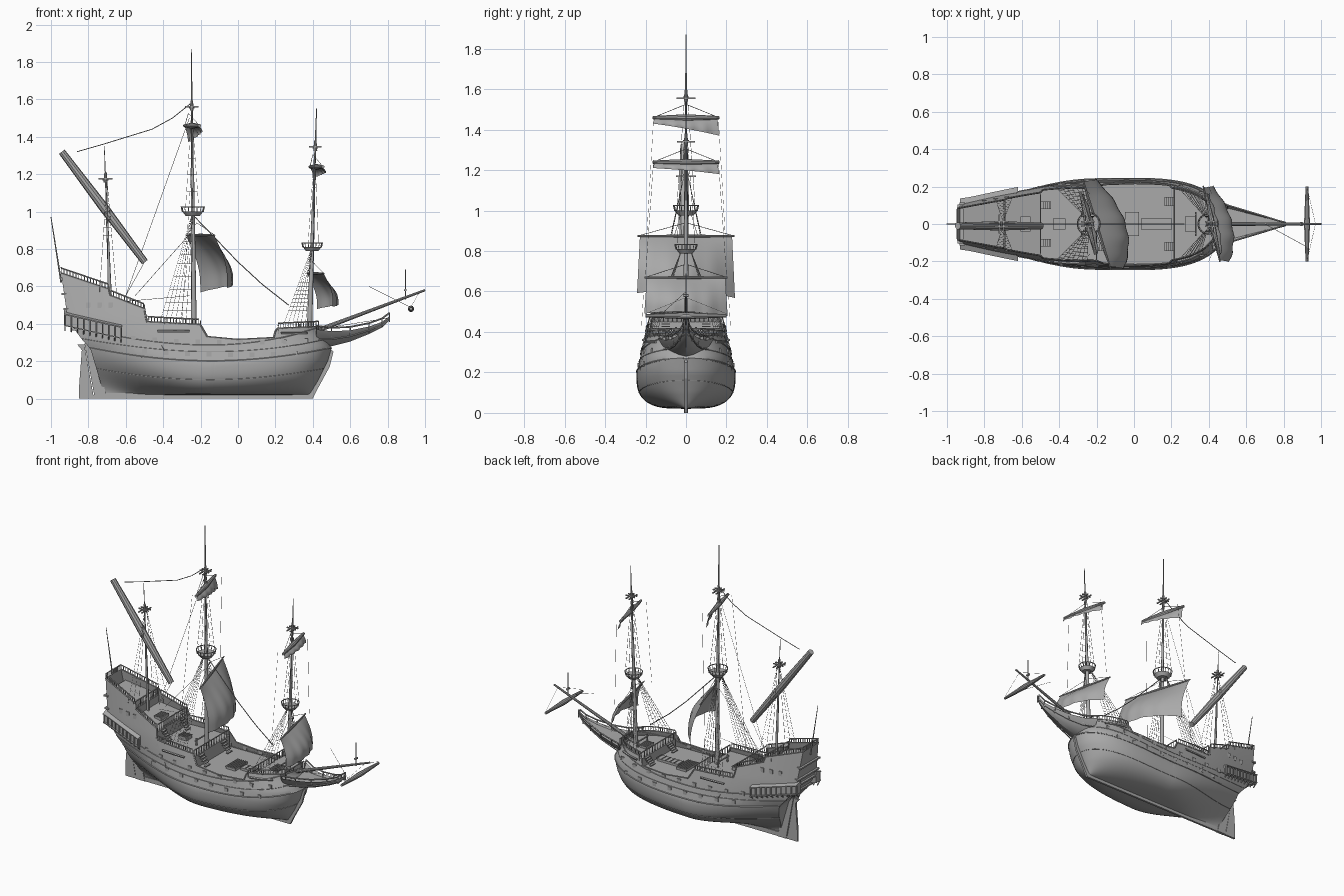
import bpy, bmesh
from math import sin, cos, pi, sqrt
from mathutils import Vector, Matrix

if "Cube" in bpy.data.objects:
    bpy.data.objects.remove(bpy.data.objects["Cube"])

grey = bpy.data.materials.new("plain_grey")
grey.use_nodes = True
grey.diffuse_color = (0.4, 0.4, 0.4, 1)
grey.node_tree.nodes["Principled BSDF"].inputs["Base Color"].default_value = grey.diffuse_color
SIDES = (-1, 1)


# ---- helpers ----
def finish(name, bm, smooth=True):
    bmesh.ops.remove_doubles(bm, verts=bm.verts, dist=0.00002)
    bmesh.ops.recalc_face_normals(bm, faces=bm.faces)
    mesh = bpy.data.meshes.new(name)
    bm.to_mesh(mesh)
    bm.free()
    mesh.materials.append(grey)
    obj = bpy.data.objects.new(name, mesh)
    bpy.context.collection.objects.link(obj)
    if smooth:
        bpy.ops.object.select_all(action='DESELECT')
        obj.select_set(True)
        bpy.context.view_layer.objects.active = obj
        bpy.ops.object.shade_smooth_by_angle()


def interp(table, x):
    for (a, p), (b, q) in zip(table, table[1:]):
        if x <= b:
            return p + (q - p) * max(0, (x - a) / (b - a))
    return table[-1][1]


def mix(a, b, t):
    return a + (b - a) * t


def sheet(bm, rows, closed=False):
    grid = [[bm.verts.new(p) for p in row] for row in rows]
    for a, b in zip(grid, grid[1:]):
        count = len(a)
        for j in range(count if closed else count - 1):
            k = (j + 1) % count
            bm.faces.new((a[j], a[k], b[k], b[j]))
    return grid


def loft(bm, loops):
    grid = sheet(bm, loops, True)
    bm.faces.new(grid[0])
    bm.faces.new(grid[-1])


def tube(bm, a, b, r, tip=None, sides=6):
    a, b = Vector(a), Vector(b)
    turn = (b - a).to_track_quat('Z', 'Y').to_matrix().to_4x4()
    bmesh.ops.create_cone(bm, cap_ends=True, segments=sides, radius1=r,
                          radius2=r if tip is None else tip, depth=(b - a).length,
                          matrix=Matrix.Translation((a + b) / 2) @ turn)


def path(bm, points, r, sides=5):
    for a, b in zip(points, points[1:]):
        tube(bm, a, b, r, sides=sides)


def spar(bm, a, b, r, end):
    middle = (Vector(a) + Vector(b)) / 2
    tube(bm, middle, a, r, end, 10)
    tube(bm, middle, b, r, end, 10)


def box(bm, center, size):
    bmesh.ops.create_cube(bm, size=1, matrix=Matrix.Translation(center) @ Matrix.Diagonal((*size, 1)))


def plate(name, outline, thick):
    bm = bmesh.new()
    loft(bm, [[(x, side * thick / 2, z) for x, z in outline] for side in SIDES])
    finish(name, bm, False)


# ---- hull shape ----
STERN = [(0, -.71), (.27, -.79), (.31, -.83), (.42, -.91), (.7, -.95)]
BOW = [(0, .37), (.1, .43), (.2, .48), (.27, .5), (.31, .48), (.36, .45), (.7, .45)]
SHEER = [(-.95, .67), (-.69, .585), (-.685, .55), (-.5, .48), (-.495, .41), (-.2, .395),
         (-.17, .33), (0, .315), (.19, .325), (.21, .375), (.45, .385)]


def half(s, z):
    s = min(1, max(0, s))
    aft, fwd = max(0, 1 - 2 * s), max(0, 2 * s - 1)
    beam = (.12 + .125 * sin(pi / 2 * min(1, 2 * s))) * sqrt(1 - fwd ** 4)
    wide = .18 + .16 * aft ** 1.5 + .06 * fwd
    if z > wide:
        return beam * max(.65, 1 - .93 * (z - wide))
    u = max(0, (z - .02) / (wide - .02))
    return beam * (1 - (1 - u) ** 2.7) ** (.3 + 2 * aft ** 2 + .35 * fwd ** 2)


def station(x, z):
    low = interp(STERN, z)
    return (x - low) / (interp(BOW, z) - low)


def half_at(x, z):
    return half(station(x, z), z)


def hull_point(s, z, side, out=0):
    return Vector((mix(interp(STERN, z), interp(BOW, z), s), side * (half(s, z) + out), z))


top_line, last = [], -1
for x, z in SHEER:
    last = min(1, max(station(x, z), last + .004, 0))
    top_line.append((last, z))
top_line[-1] = (1, top_line[-1][1])
columns = sorted({s for s, z in top_line} | {sin(pi / 2 * i / 60) for i in range(61)})
levels = [(j / 28) ** 1.6 for j in range(29)]

bm = bmesh.new()
for side in SIDES:
    sheet(bm, [[hull_point(s, mix(.02, interp(top_line, s), v), side) for v in levels] for s in columns])
sheet(bm, [[hull_point(0, mix(.02, SHEER[0][1], v), side) for side in SIDES] for v in levels])
finish("hull", bm)

# ---- wales and rail cap ----
bm = bmesh.new()
for side in SIDES:
    for base, rise, r in ((.1, .06, .002), (.2, .07, .004), (.25, .07, .002), (.285, .1, .003)):
        path(bm, [hull_point(s, base + rise * (2 * s - 1) ** 2, side, .001) for s in columns[::2]], r)
    path(bm, [hull_point(s, interp(top_line, s), side) for s in columns], .005)
finish("wales", bm)

# ---- keel, stem, sternpost and rudder ----
plate("keel", [(-.85, 0), (.4, 0), (.43, .06), (.49, .17), (.51, .25), (.48, .28), (.42, .1), (.36, .03), (-.72, .03)], .014)
plate("sternpost", [(-.765, 0), (-.7, 0), (-.77, .29), (-.815, .32), (-.82, .29)], .02)
plate("rudder", [(-.85, 0), (-.77, 0), (-.822, .29), (-.86, .29), (-.835, .26), (-.85, .06)], .014)

# ---- decks ----
for name, x0, x1, z0, z1, depth in (
        ("poop_deck", -.915, -.69, .6, .545, .1), ("half_deck", -.72, -.5, .5, .45, .09),
        ("quarter_deck", -.55, -.2, .375, .37, .1), ("waist_deck", -.3, .26, .285, .285, .02),
        ("fore_deck", .215, .435, .345, .35, .07)):
    bm = bmesh.new()
    loops = []
    for i in range(13):
        x, z = mix(x0, x1, i / 12), mix(z0, z1, i / 12)
        w = half_at(x, z) - .006
        loops.append([(x, -w, z), (x, w, z), (x, w, z - depth), (x, -w, z - depth)])
    loft(bm, loops)
    finish(name, bm, False)

# ---- railings ----
bm = bmesh.new()


def railing(a, b, high, count):
    a, b, up = Vector(a), Vector(b), Vector((0, 0, high))
    tube(bm, a + up, b + up, .004)
    for i in range(count + 1):
        p = a.lerp(b, i / count)
        tube(bm, p, p + up, .0025, sides=5)


for x0, x1, z0, z1, parts in ((-.945, -.695, .67, .585, 4), (-.68, -.505, .55, .48, 3),
                              (-.48, -.21, .41, .396, 4), (.215, .43, .375, .385, 4)):
    for side in SIDES:
        line = [(mix(x0, x1, i / parts), mix(z0, z1, i / parts)) for i in range(parts + 1)]
        spots = [(x, side * half_at(x, z), z) for x, z in line]
        for a, b in zip(spots, spots[1:]):
            railing(a, b, .028, 4)
for x, z, w, high in ((-.945, .67, .08, .03), (-.69, .545, .125, .05), (-.5, .45, .155, .05),
                      (-.2, .37, .19, .045), (.215, .345, .2, .045), (.43, .35, .1, .05)):
    railing((x, -w, z), (x, w, z), high, 14)
finish("railings", bm)

# ---- quarter galleries and stern gallery ----
bm = bmesh.new()
for side in SIDES:
    for low, high, out, slope in ((-.03, .022, .012, 0), (.022, .028, .026, .02), (-.036, -.03, .024, 0)):
        loops = []
        for i in range(7):
            x, z = mix(-.93, -.62, i / 6), mix(.425, .355, i / 6)
            w = half_at(x, z)
            loops.append([(x, side * y, z + h) for y, h in (
                (w - .03, low), (w + out, low), (w + out, high), (w - .03, high + slope))])
        loft(bm, loops)
    for i in range(10):
        x, z = mix(-.925, -.625, i / 9), mix(.425, .355, i / 9)
        y = side * (half_at(x, z) + .02)
        tube(bm, (x, y, z - .04), (x, y, z + .028), .004)
        tube(bm, (x, y, z - .036), (x, y - side * .03, z - .06), .004)
for z in (.37, .44, .48, .56):
    box(bm, (interp(STERN, z), 0, z), (.03, 2 * half(0, z) + .02, .01))
finish("stern_galleries", bm, False)

# ---- gun ports and deck fittings ----
bm = bmesh.new()
for side in SIDES:
    for row, first, count in ((.235, -.5, 8), (.3, -.56, 9)):
        for i in range(count):
            x = first + .115 * i
            z = row + .07 * x * x
            box(bm, (x, side * half_at(x, z), z), (.026, .007, .024))
    for x in (-.8, -.74, -.68):
        box(bm, (x, side * half_at(x, .5), .5), (.025, .006, .03))
finish("gun_ports", bm, False)

bm = bmesh.new()
for x, z, length, width, high in ((.12, .29, .16, .06, .02), (-.01, .29, .07, .13, .02), (-.4, .38, .06, .06, .03),
                                  (-.58, .475, .05, .08, .02), (.3, .35, .05, .08, .02)):
    box(bm, (x, 0, z), (length, width, high))
    for i in range(6):
        box(bm, (x + length * (i / 5 - .5), 0, z + high / 2), (.005, width, .008))
for side in SIDES:
    for i in range(5):
        box(bm, (mix(-.19, -.15, i / 4), side * .12, mix(.36, .3, i / 4)), (.014, .05, .006))
        box(bm, (mix(.21, .17, i / 4), side * .12, mix(.34, .3, i / 4)), (.014, .05, .006))
        box(bm, (mix(-.49, -.45, i / 4), side * .1, mix(.44, .385, i / 4)), (.014, .04, .006))
    for x, z in ((-.28, .375), (.33, .35)):
        tube(bm, (x, side * .05, z), (x, side * .05, z + .05), .005)
for x, z in ((-.28, .41), (.33, .385)):
    tube(bm, (x, -.065, z), (x, .065, z), .005)
finish("deck_fittings", bm, False)

# ---- beak head and bowsprit ----
bm = bmesh.new()
loops = []
for x, w, top, low in ((.42, .14, .37, .27), (.5, .1, .36, .28), (.6, .07, .365, .305),
                       (.7, .04, .385, .345), (.77, .018, .41, .38), (.81, .008, .44, .42)):
    loops.append([(x, k * w, mix(low, top, h)) for k, h in (
        (-1, 1), (-.75, .45), (-.35, .12), (0, 0), (.35, .12), (.75, .45), (1, 1), (.85, .75), (-.85, .75))])
    for side in SIDES:
        tube(bm, (x, side * w * .8, top - .03), (x, side * w, top + .02), .004)
loft(bm, loops)
for side in SIDES:
    path(bm, [(x, side * abs(y), z + .018) for x, y, z in (loop[0] for loop in loops)], .005)
    path(bm, [(x, side * abs(y) * 1.1, z) for x, y, z in (loop[1] for loop in loops)], .004)
finish("beak_head", bm)

bm = bmesh.new()
tube(bm, (.36, 0, .34), (1, 0, .58), .013, .006, 10)
tube(bm, (.895, 0, .53), (.895, 0, .69), .003)
tube(bm, (.895, -.012, .58), (.895, .012, .58), .008)
finish("bowsprit", bm)
bm = bmesh.new()
spar(bm, (.925, -.2, .48), (.925, .2, .48), .017, .008)
finish("furled_spritsail", bm)


# ---- masts and tops ----
def mast(name, foot, tip, r, basket, crosstrees):
    foot, tip = Vector(foot), Vector(tip)
    bm = bmesh.new()
    tube(bm, foot, foot.lerp(tip, .6), r, r * .55, 12)
    tube(bm, foot.lerp(tip, .55), tip, r * .5, r * .15, 10)
    for z, wide, high in basket:
        c = foot.lerp(tip, (z - foot.z) / (tip.z - foot.z))
        tube(bm, c - Vector((0, 0, high)), c, wide * .6, wide * .9, 18)
        ring = [c + Vector((wide * cos(i * pi / 8), wide * sin(i * pi / 8), high)) for i in range(17)]
        path(bm, ring, .003)
        for p in ring[1:]:
            tube(bm, p.lerp(c, .1) - Vector((0, 0, high)), p, .0025, sides=4)
    for z, reach in crosstrees:
        c = foot.lerp(tip, (z - foot.z) / (tip.z - foot.z))
        tube(bm, c - Vector((0, 0, .015)), c + Vector((0, 0, .04)), .011, .007, 10)
        for shift in (-.012, .012):
            box(bm, c + Vector((shift, 0, 0)), (.007, reach * 2, .007))
            box(bm, c + Vector((0, shift, .006)), (reach * 1.5, .007, .007))
    finish(name, bm)


mast("main_mast", (-.235, 0, .28), (-.25, 0, 1.87), .016, [(1, .062, .025)], [(1.555, .047)])
mast("fore_mast", (.38, 0, .3), (.42, 0, 1.55), .015, [(.81, .055, .022)], [(1.34, .045)])
mast("mizzen_mast", (-.68, 0, .45), (-.715, 0, 1.35), .01, [], [(1.17, .05)])
bm = bmesh.new()
tube(bm, (-.945, 0, .62), (-1, 0, .97), .005, .002)
finish("flag_pole", bm)


# ---- square sails with yards; skew turns the yard, slant lowers one clew ----
def square_sail(name, x, z, reach, skew, drop, bulge, slant, thick):
    bm = bmesh.new()
    rows = []
    for j in range(13):
        v = j / 12
        row = []
        for i in range(25):
            u = i / 12 - 1
            fold = .004 * sin(u * 14) * v
            depth = bulge * sin(pi / 2 * min(1, 1.2 * v)) * (1 - .55 * u * u)
            row.append((x - skew * u + depth + fold, reach * u * (.97 + .06 * v),
                        z - v * (drop * (1 - .08 * (1 - u * u)) + slant * u)))
        rows.append(row)
    sheet(bm, rows)
    finish(name + "_sail", bm)
    bm = bmesh.new()
    ends = [(x - skew * side, side * reach * 1.02, z + .004) for side in SIDES]
    spar(bm, *ends, thick, thick / 2)
    for end in ends:
        tube(bm, end, (x - .02, 0, z + .07), .0015, sides=4)
    finish(name + "_yard", bm)


square_sail("main_course", -.2, .87, .235, .075, .29, .155, .012, .008)
square_sail("fore_course", .415, .665, .2, .045, .18, .11, .006, .008)
square_sail("main_topsail", -.245, 1.455, .16, .04, .055, .03, .03, .017)
square_sail("fore_topsail", .42, 1.235, .16, .035, .04, .03, .015, .016)
bm = bmesh.new()
spar(bm, (-.942, -.01, 1.32), (-.498, -.01, .73), .026, .019)
finish("furled_lateen_sail", bm)

# ---- rigging ----
bm = bmesh.new()


def shrouds(x, top, spread, first, final, base, count, rungs, hull_side=True):
    for side in SIDES:
        lines = []
        for i in range(count):
            foot = mix(first, final, i / (count - 1))
            y = half_at(foot, base) + .008 if hull_side else .045
            lines.append((Vector((foot, side * y, base)), Vector((x, side * spread, top))))
            tube(bm, *lines[-1], .001, sides=4)
        for k in range(1, rungs):
            path(bm, [a.lerp(b, k / rungs) for a, b in lines], .0007, 3)


shrouds(-.242, 1, .02, -.42, -.25, .4, 7, 26)
shrouds(.395, .81, .02, .24, .36, .385, 6, 20)
shrouds(-.7, 1.17, .01, -.74, -.65, .57, 3, 14)
shrouds(-.248, 1.55, .008, -.28, -.21, 1.02, 3, 12, False)
shrouds(.41, 1.34, .008, .375, .43, .83, 3, 12, False)
path(bm, [(-.25, 0, 1.58), (-.35, 0, 1.5), (-.46, 0, 1.44), (-.72, 0, 1.36), (-.86, 0, 1.32)], .0025)
path(bm, [(-.23, 0, .97), (0, 0, .73), (.13, 0, .61), (.27, 0, .5)], .003)
for a, b in (((-.26, 0, 1.5), (-.6, 0, .55)), ((-.24, 0, .9), (-.55, 0, .55)), ((-.5, 0, .73), (-.6, 0, .55)),
             ((-.6, 0, .52), (-.26, 0, .55)), ((.42, 0, .37), (.8, 0, .43)), ((.7, 0, .6), (.92, -.12, .49))):
    tube(bm, a, b, .0012, sides=4)
for side in SIDES:
    tube(bm, (-.235, side * .16, 1.46), (-.3, side * .22, .42), .0008, sides=4)
    tube(bm, (.415, side * .16, 1.25), (.4, side * .2, .68), .0008, sides=4)
    tube(bm, (.925, side * .2, .49), (.97, 0, .57), .0008, sides=4)
    path(bm, [(x, side * (half_at(x, .36) + .008), .36) for x in (-.43, -.34, -.26)], .007)
    path(bm, [(x, side * (half_at(x, .35) + .008), .35) for x in (.23, .3, .37)], .007)
finish("rigging", bm, False)
